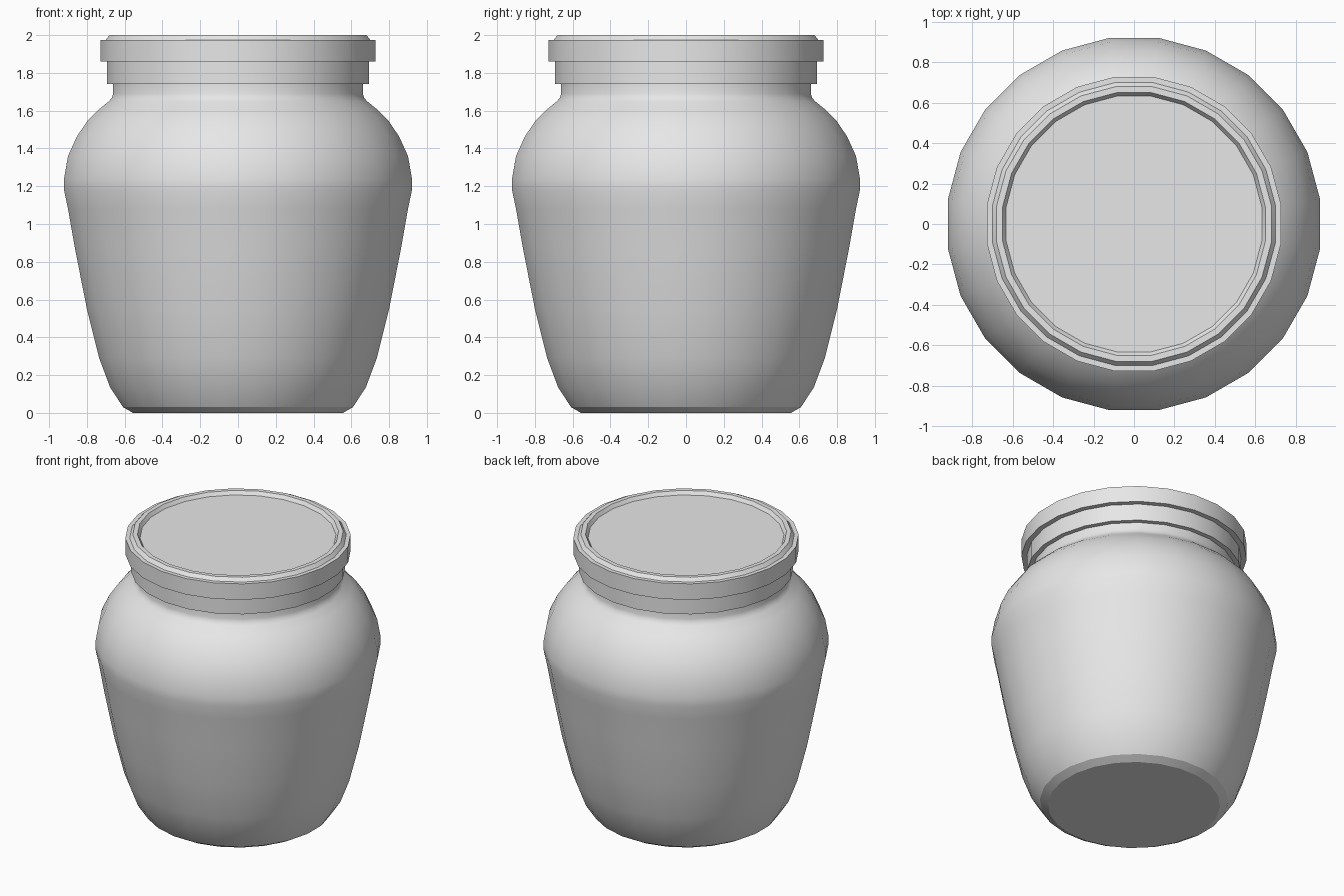
import bpy, bmesh, math

if "Cube" in bpy.data.objects:
    bpy.data.objects.remove(bpy.data.objects["Cube"], do_unlink=True)

SIDES = 24
STEP = 2 * math.pi / SIDES
FLAT = math.cos(STEP / 2)  # profiles give the width as seen from the front

grey = bpy.data.materials.new("light grey")
grey.use_nodes = True
colour = (0.8, 0.8, 0.8, 1.0)
grey.diffuse_color = colour
grey.node_tree.nodes["Principled BSDF"].inputs["Base Color"].default_value = colour


def turned(name, profile):
    """Closed solid of revolution from (radius, height) points, bottom to top."""
    bm = bmesh.new()
    rings = []
    for r, z in profile:
        rings.append([bm.verts.new((r / FLAT * math.cos((i + 0.5) * STEP),
                                    r / FLAT * math.sin((i + 0.5) * STEP), z))
                      for i in range(SIDES)])
    for low, high in zip(rings, rings[1:]):
        for i in range(SIDES):
            j = (i + 1) % SIDES
            bm.faces.new((low[i], low[j], high[j], high[i]))
    bm.faces.new(rings[0][::-1])
    bm.faces.new(rings[-1])
    bmesh.ops.recalc_face_normals(bm, faces=bm.faces)
    mesh = bpy.data.meshes.new(name)
    bm.to_mesh(mesh)
    bm.free()
    mesh.materials.append(grey)
    obj = bpy.data.objects.new(name, mesh)
    bpy.context.scene.collection.objects.link(obj)
    bpy.ops.object.select_all(action="DESELECT")
    obj.select_set(True)
    bpy.context.view_layer.objects.active = obj
    bpy.ops.object.shade_smooth_by_angle(angle=math.radians(25))
    return obj


# Jar: chamfered foot, swelling belly, rounded shoulder, short neck
turned("jar_body", [
    (0.556, 0.0), (0.608, 0.03), (0.677, 0.135), (0.735, 0.29), (0.80, 0.55),
    (0.862, 0.865), (0.90, 1.08), (0.921, 1.18), (0.921, 1.24), (0.90, 1.36),
    (0.852, 1.465), (0.794, 1.55), (0.735, 1.608), (0.683, 1.65),
    (0.668, 1.668), (0.661, 1.69), (0.661, 1.75)])

# Collar under the lid
turned("lid_collar", [(0.693, 1.74), (0.693, 1.87)])

# Lid: wide band, bevelled raised rim, sunken centre disc
turned("lid", [
    (0.728, 1.86), (0.728, 1.975), (0.70, 1.975), (0.68, 2.0),
    (0.65, 2.0), (0.633, 1.975)])
